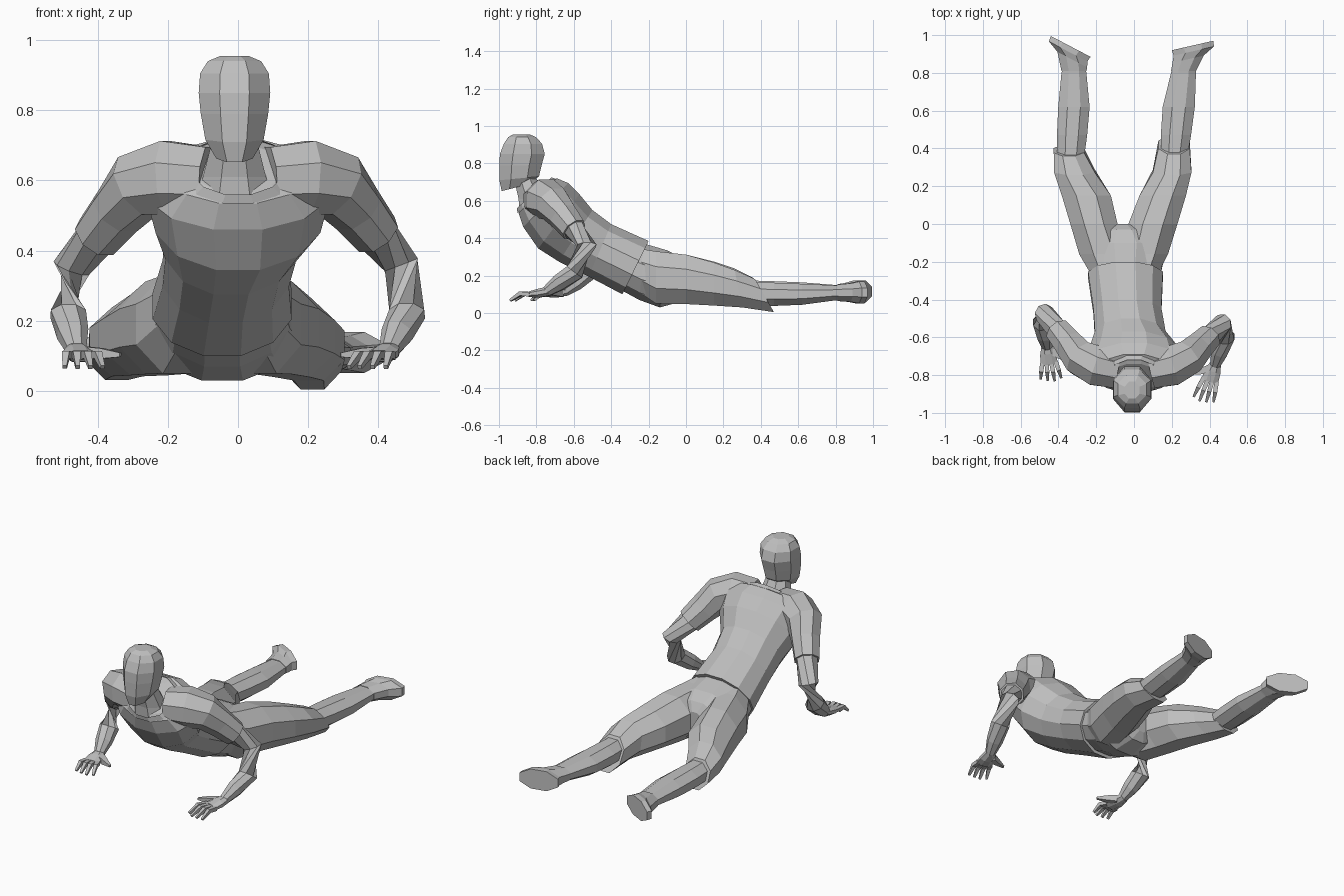
import bpy, bmesh, math
from mathutils import Vector as V

if "Cube" in bpy.data.objects:
    bpy.data.objects.remove(bpy.data.objects["Cube"])

grey = bpy.data.materials.new("plain grey")
grey.use_nodes = True
grey.diffuse_color = (0.52, 0.52, 0.52, 1)
grey.node_tree.nodes["Principled BSDF"].inputs["Base Color"].default_value = (0.52, 0.52, 0.52, 1)


def ring(c, u, v, n=8):
    """Faceted oval around c that reaches exactly to the half axes u and v."""
    k = 1 / math.cos(math.pi / n)
    angles = [(i + 0.5) * math.tau / n for i in range(n)]
    return [V(c) + V(u) * math.cos(a) * k + V(v) * math.sin(a) * k for a in angles]


def loft(name, rings, caps=True):
    bm = bmesh.new()
    rows = [[bm.verts.new(p) for p in r] for r in rings]
    n = len(rows[0])
    for a, b in zip(rows, rows[1:]):
        for i in range(n):
            j = (i + 1) % n
            bm.faces.new((a[i], a[j], b[j], b[i]))
    if caps:
        bm.faces.new(rows[0])
        bm.faces.new(rows[-1])
    bmesh.ops.recalc_face_normals(bm, faces=bm.faces)
    mesh = bpy.data.meshes.new(name)
    bm.to_mesh(mesh)
    bm.free()
    mesh.materials.append(grey)
    ob = bpy.data.objects.new(name, mesh)
    bpy.context.collection.objects.link(ob)


def limb(name, stations, n=8):
    """Tube along points with a radius each, rings square to the path."""
    pts = [V(s[:3]) for s in stations]
    rings = []
    for i, s in enumerate(stations):
        t = (pts[min(i + 1, len(pts) - 1)] - pts[max(i - 1, 0)]).normalized()
        u = t.cross(V((0, 0, 1))).normalized()
        rings.append(ring(pts[i], u * s[3], t.cross(u) * s[3], n))
    loft(name, rings)


def trunk(name, stations, caps=True):
    """Body sections from back (y, z), front (y, z), centre x and half width."""
    rings = []
    for by, bz, fy, fz, cx, hw in stations:
        back, front = V((cx, by, bz)), V((cx, fy, fz))
        rings.append(ring((back + front) / 2, (hw, 0, 0), (back - front) / 2, 12))
    loft(name, rings, caps)


# Torso clothing
trunk("shirt", [
    (-.20, .385, -.34, .10, -.045, .198),
    (-.40, .475, -.52, .195, -.035, .18),
    (-.50, .55, -.68, .275, -.02, .187),
    (-.57, .635, -.79, .345, 0, .235),
    (-.63, .695, -.87, .46, 0, .26),
    (-.69, .72, -.895, .535, 0, .20),
    (-.74, .70, -.885, .57, 0, .13)])
trunk("trouser_seat", [
    (-.30, .40, -.36, .13, -.045, .18),
    (-.22, .37, -.25, .07, -.045, .192),
    (-.10, .335, -.14, .03, -.045, .22),
    (-.03, .30, -.03, .06, -.052, .15),
    (.0, .25, .0, .11, -.055, .06)])
trunk("collar", [
    (-.69, .715, -.90, .535, 0, .165),
    (-.72, .725, -.905, .56, 0, .135)], caps=False)

# Neck and head
loft("neck", [ring((-.01, y, z), (rx, 0, 0), (0, ry, 0)) for y, z, rx, ry in [
    (-.80, .54, .11, .09), (-.82, .61, .09, .075), (-.86, .72, .062, .06)]])
loft("head", [ring((-.01, y, z), (rx, 0, 0), (0, ry, tilt)) for y, z, rx, ry, tilt in [
    (-.915, .67, .052, .07, .018), (-.892, .72, .083, .106, .01),
    (-.885, .79, .096, .113, 0), (-.875, .85, .102, .12, 0),
    (-.872, .905, .098, .102, 0), (-.876, .94, .076, .075, 0),
    (-.88, .955, .04, .045, 0)]])

# Arms: side sign, elbow, forearm, wrist, finger direction and finger length
arms = {
    "left": (1, (.465, -.53, .36), (.482, -.595, .22), (.43, -.745, .115), (-.32, -.95, 0), .125),
    "right": (-1, (-.475, -.475, .35), (-.484, -.52, .22), (-.46, -.65, .115), (.12, -.99, 0), .1),
}
for side, (s, elbow, fore, wrist, aim, finger) in arms.items():
    shoulder, arm_end = V((s * .285, -.71, .585)), V(elbow)
    cuff = shoulder.lerp(arm_end, .62)
    limb(side + "_sleeve", [
        (s * .09, -.775, .60, .095), (s * .20, -.75, .607, .106),
        (*shoulder, .092), (*shoulder.lerp(arm_end, .3), .076), (*cuff, .066)])
    limb(side + "_arm", [
        (*shoulder, .06), (*cuff, .056), (*elbow, .05), (*fore, .05),
        (*V(fore).lerp(V(wrist), .55), .043), (*wrist, .027)])

    # Hand: flat palm, four fingers and a thumb on the inner side
    d = V(aim).normalized()
    across = V((d.y, -d.x, 0)) * s
    w, up = V(wrist), V((0, 0, 1))
    loft(side + "_palm", [ring(w + d * a + up * h, across * hw, up * th)
                          for a, h, hw, th in [(-.02, .003, .026, .024), (.04, -.008, .042, .024),
                                               (.095, -.015, .046, .015)]])
    for i in range(4):
        f = (i - 1.5) / 1.5
        root = w + d * .085 + across * f * .036 - up * .015
        reach = finger - .018 * abs(f - .2)
        knuckle = root + d * reach * .5 + across * f * .010 + up * .004
        tip = root + d * reach + across * f * .018 - up * .032
        limb(f"{side}_finger_{i + 1}", [(*root, .012), (*knuckle, .011), (*tip, .006)], 4)
    base = w + d * .025 + across * .02 - up * .008
    limb(side + "_thumb", [(*base, .02), (*(base + d * .035 + across * .045), .015),
                           (*(w + d * .09 + across * .115 - up * .012), .006)], 4)

# Legs: sections of centre x, y, z and half width, half height, hem slant
legs = {
    "left": dict(
        thigh=[(.03, -.28, .24, .09, .11, 0), (.06, -.16, .19, .12, .14, 0),
               (.10, 0, .18, .13, .132, 0),
               (.152, .15, .155, .123, .115, 0), (.202, .28, .13, .102, .10, .02),
               (.212, .42, .093, .083, .088, .05)],
        calf=[(.21, .33, .105, .068, .062, 0), (.222, .47, .10, .08, .062, 0),
              (.237, .62, .10, .085, .056, 0), (.262, .80, .108, .066, .04, 0),
              (.268, .85, .11, .058, .042, 0)],
        sole=((.31, .945, .11), (.11, .025, 0))),
    "right": dict(
        thigh=[(-.13, -.28, .24, .09, .11, 0), (-.16, -.16, .19, .13, .14, 0),
               (-.212, 0, .18, .125, .132, 0),
               (-.252, .15, .16, .13, .115, 0), (-.315, .28, .14, .108, .098, .02),
               (-.345, .39, .11, .08, .078, .03)],
        calf=[(-.338, .31, .115, .068, .06, 0), (-.328, .47, .11, .08, .06, 0),
              (-.318, .62, .108, .083, .056, 0), (-.318, .80, .11, .066, .04, 0),
              (-.315, .85, .11, .056, .042, 0)],
        sole=((-.335, .94, .115), (.105, -.055, 0))),
}
for side, leg in legs.items():
    for part in ("thigh", "calf"):
        loft(f"{side}_{part}", [ring((x, y, z), (rx, 0, 0), (0, -slant, rz))
                                for x, y, z, rx, rz, slant in leg[part]])
    # Foot spreads from the ankle to a long flat sole facing backwards
    centre, length = V(leg["sole"][0]), V(leg["sole"][1])
    x, y, z, rx, rz, _ = leg["calf"][-2]
    inward = V((length.y, -length.x, 0)).normalized()
    tall = V((0, 0, .058))
    loft(side + "_foot", [
        ring((x, y + .01, z), (rx, 0, 0), (0, 0, rz + .004)),
        ring(centre.lerp(V((x, y, z)), .5), length * .75, tall * .85),
        ring(centre + inward * .03, length * .97, tall),
        ring(centre, length, tall)])
